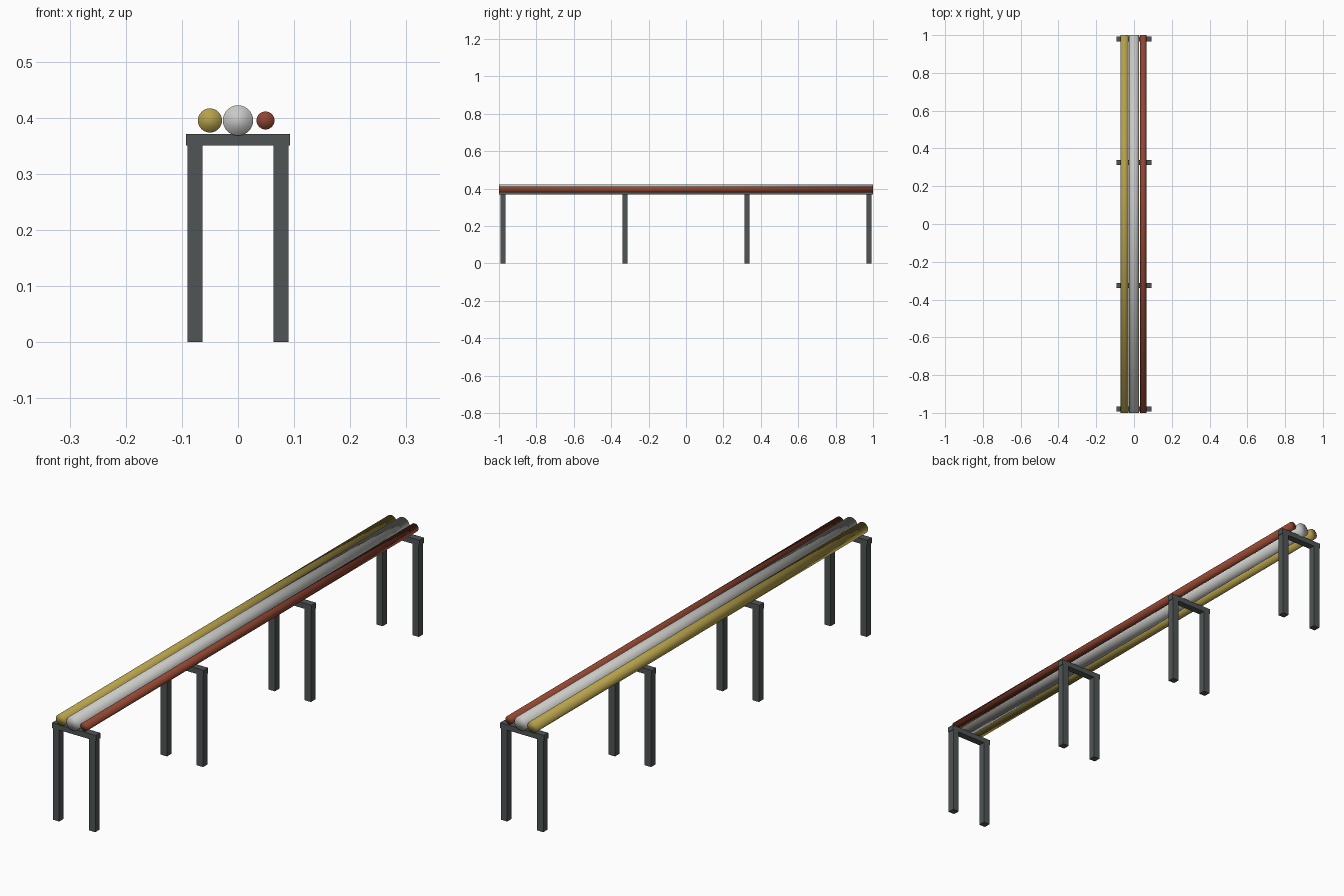
import bpy
import math

if "Cube" in bpy.data.objects:
    bpy.data.objects.remove(bpy.data.objects["Cube"], do_unlink=True)


def make_material(name, rgb):
    mat = bpy.data.materials.new(name)
    mat.use_nodes = True
    colour = (*rgb, 1.0)
    mat.diffuse_color = colour
    mat.node_tree.nodes["Principled BSDF"].inputs["Base Color"].default_value = colour
    return mat


steel = make_material("dark steel", (0.08, 0.09, 0.09))
white = make_material("pale grey", (0.58, 0.58, 0.56))
yellow = make_material("mustard yellow", (0.46, 0.35, 0.07))
red = make_material("rust red", (0.28, 0.06, 0.03))


def add_box(name, centre, size, mat):
    bpy.ops.mesh.primitive_cube_add(size=1, location=centre)
    box = bpy.context.object
    box.name = name
    box.scale = size
    bpy.ops.object.transform_apply(location=False, rotation=False, scale=True)
    box.data.materials.append(mat)


def add_pipe(name, x, radius, mat):
    bpy.ops.mesh.primitive_cylinder_add(
        vertices=32, radius=radius, depth=2.0,
        location=(x, 0, PIPE_Z), rotation=(math.pi / 2, 0, 0))
    pipe = bpy.context.object
    pipe.name = name
    pipe.data.materials.append(mat)
    # Soft shading runs over the end caps too
    bpy.ops.object.shade_smooth()


PIPE_Z = 0.395
LEG_TOP = 0.35
BEAM_TOP = 0.371
LEG_WIDTH = 0.027

# Three parallel pipes
add_pipe("yellow_pipe", -0.05, 0.0215, yellow)
add_pipe("white_pipe", 0, 0.027, white)
add_pipe("red_pipe", 0.049, 0.016, red)

# Four portal supports: two legs and a cross beam each
for i in range(4):
    y = 0.979 * (2 * i / 3 - 1)
    for side, sign in (("left", 1), ("right", -1)):
        add_box(f"support_{i + 1}_{side}_leg", (sign * 0.0765, y, LEG_TOP / 2),
                (LEG_WIDTH, LEG_WIDTH, LEG_TOP), steel)
    add_box(f"support_{i + 1}_beam", (0, y, (LEG_TOP + BEAM_TOP) / 2),
            (0.185, LEG_WIDTH, BEAM_TOP - LEG_TOP), steel)
